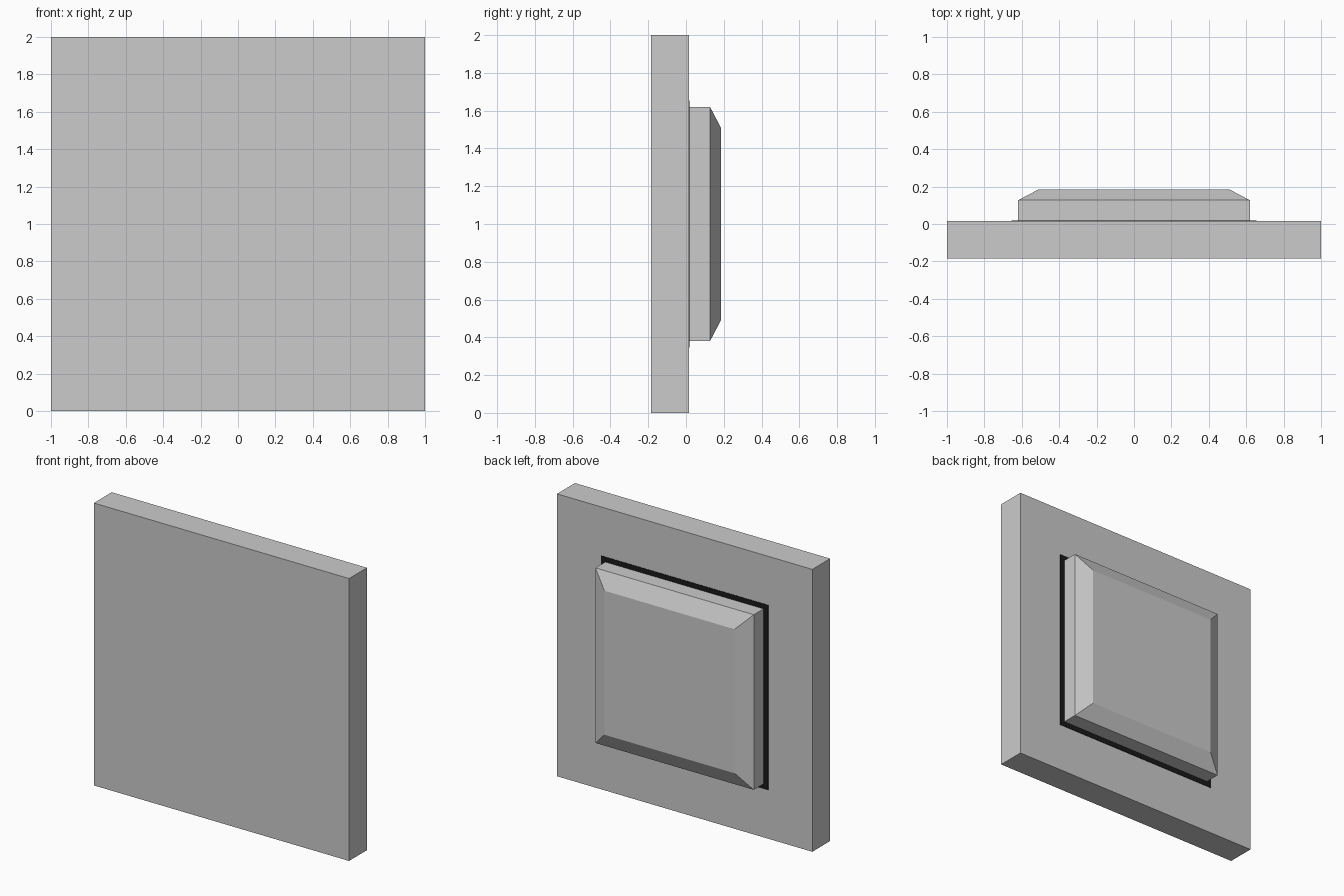
import bpy, bmesh

if "Cube" in bpy.data.objects:
    bpy.data.objects.remove(bpy.data.objects["Cube"])


def stack(name, levels, color=None):
    """Square solid facing +y, from (y, half_width) levels centred on z = 1."""
    bm = bmesh.new()
    rings = [[bm.verts.new((sx * h, y, 1 + sz * h))
              for sx, sz in ((-1, -1), (1, -1), (1, 1), (-1, 1))]
             for y, h in levels]
    for a, b in zip(rings, rings[1:]):
        for i in range(4):
            j = (i + 1) % 4
            bm.faces.new((a[i], a[j], b[j], b[i]))
    bm.faces.new(rings[0])
    bm.faces.new(rings[-1])
    bmesh.ops.recalc_face_normals(bm, faces=bm.faces)
    mesh = bpy.data.meshes.new(name)
    bm.to_mesh(mesh)
    bm.free()
    obj = bpy.data.objects.new(name, mesh)
    bpy.context.collection.objects.link(obj)
    if color:
        mat = bpy.data.materials.new(name + "_material")
        mat.diffuse_color = color
        mat.use_nodes = True
        mat.node_tree.nodes["Principled BSDF"].inputs["Base Color"].default_value = mat.diffuse_color
        mesh.materials.append(mat)
    return obj


# Wall plate
stack("wall_plate", [(-0.185, 1.0), (0.015, 1.0)])

# Thin dark border behind the button
stack("dark_border", [(0.005, 0.655), (0.018, 0.655)], (0.01, 0.01, 0.01, 1))

# Raised button with chamfered rim
stack("button", [(0.018, 0.62), (0.127, 0.62), (0.185, 0.51)])
